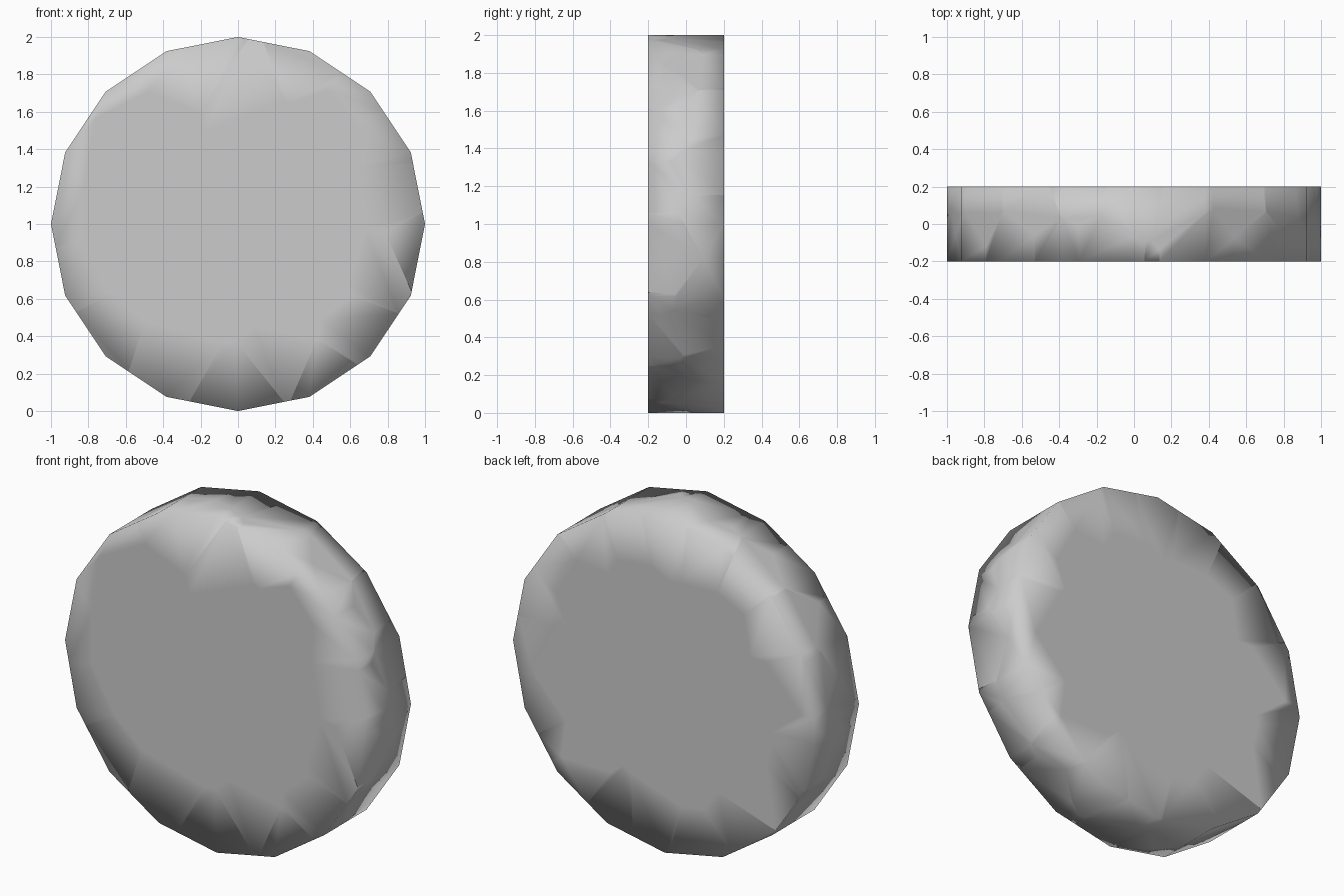
import bpy, bmesh, math, random
from mathutils import Vector, Matrix

if "Cube" in bpy.data.objects:
    bpy.data.objects.remove(bpy.data.objects["Cube"])

random.seed(4)
HALF = 0.2

# Shard centres (x, z) seen on the front face
front = [(.03, 1.75), (.48, 1.52), (.15, 1.45), (.08, 1.22), (.22, .96), (.5, 1.1),
         (.8, 1.15), (.77, 1.48), (.66, 1.67), (.36, 1.87), (-.15, 1.87),
         (-.4, 1.82), (-.62, 1.73), (-.5, 1.57), (-.65, 1.37), (-.36, 1.22), (-.2, 1.09),
         (-.7, 1.05), (-.95, 1.05), (-.9, 1.38), (-.45, .72), (-.05, .65), (-.35, .3),
         (0, .1), (.25, .3), (.27, .6), (.42, .68), (.48, .82), (.62, .42), (.75, .76),
         (.95, .85), (-.88, .72), (-.72, .42), (.48, .2)]
# Shard centres on the back face
back = [(.18, 1.47), (.55, 1.43), (-.1, 1.37), (-.33, 1.43), (.36, .83), (.72, .92),
        (.08, 1.06), (-.16, .56), (-.49, .88), (-.72, 1.11), (.6, .45), (-.56, .47)]

seeds = [Vector((x, -0.12 + random.uniform(-.015, .015), z)) for x, z in front]
seeds += [Vector((x, 0.12, z)) for x, z in back]
# Smaller shards around the back half of the rim
for i in range(20):
    a = math.tau * (i + random.uniform(-.3, .3)) / 20
    r = random.uniform(.85, .96)
    seeds.append(Vector((r * math.cos(a), random.uniform(.04, .16), 1 + r * math.sin(a))))


def disc():
    """Sixteen-sided disc standing upright, smooth outer faces."""
    bm = bmesh.new()
    bmesh.ops.create_cone(bm, cap_ends=True, segments=16, radius1=1, radius2=1, depth=2 * HALF,
                          matrix=Matrix.Translation((0, 0, 1)) @ Matrix.Rotation(math.pi / 2, 4, 'X'))
    for f in bm.faces:
        f.smooth = True
    return bm


# Each shard is the disc cut by the mid-planes to its neighbours
for n, s in enumerate(seeds):
    bm = disc()
    for o in sorted(seeds, key=lambda p: (p - s).length)[1:]:
        reach = max((v.co - s).length for v in bm.verts)
        if (o - s).length > 2 * reach:
            break
        cut = bmesh.ops.bisect_plane(bm, geom=bm.verts[:] + bm.edges[:] + bm.faces[:], dist=1e-6,
                                     plane_co=(s + o) / 2, plane_no=(o - s).normalized(),
                                     clear_outer=True)
        rim = [e for e in bm.edges if e.is_boundary]
        if rim:
            for f in bmesh.ops.holes_fill(bm, edges=rim, sides=0)['faces']:
                f.smooth = False
    bmesh.ops.recalc_face_normals(bm, faces=bm.faces[:])
    name = f"disc_shard_{n + 1:02d}"
    mesh = bpy.data.meshes.new(name)
    bm.to_mesh(mesh)
    bm.free()
    bpy.context.collection.objects.link(bpy.data.objects.new(name, mesh))
